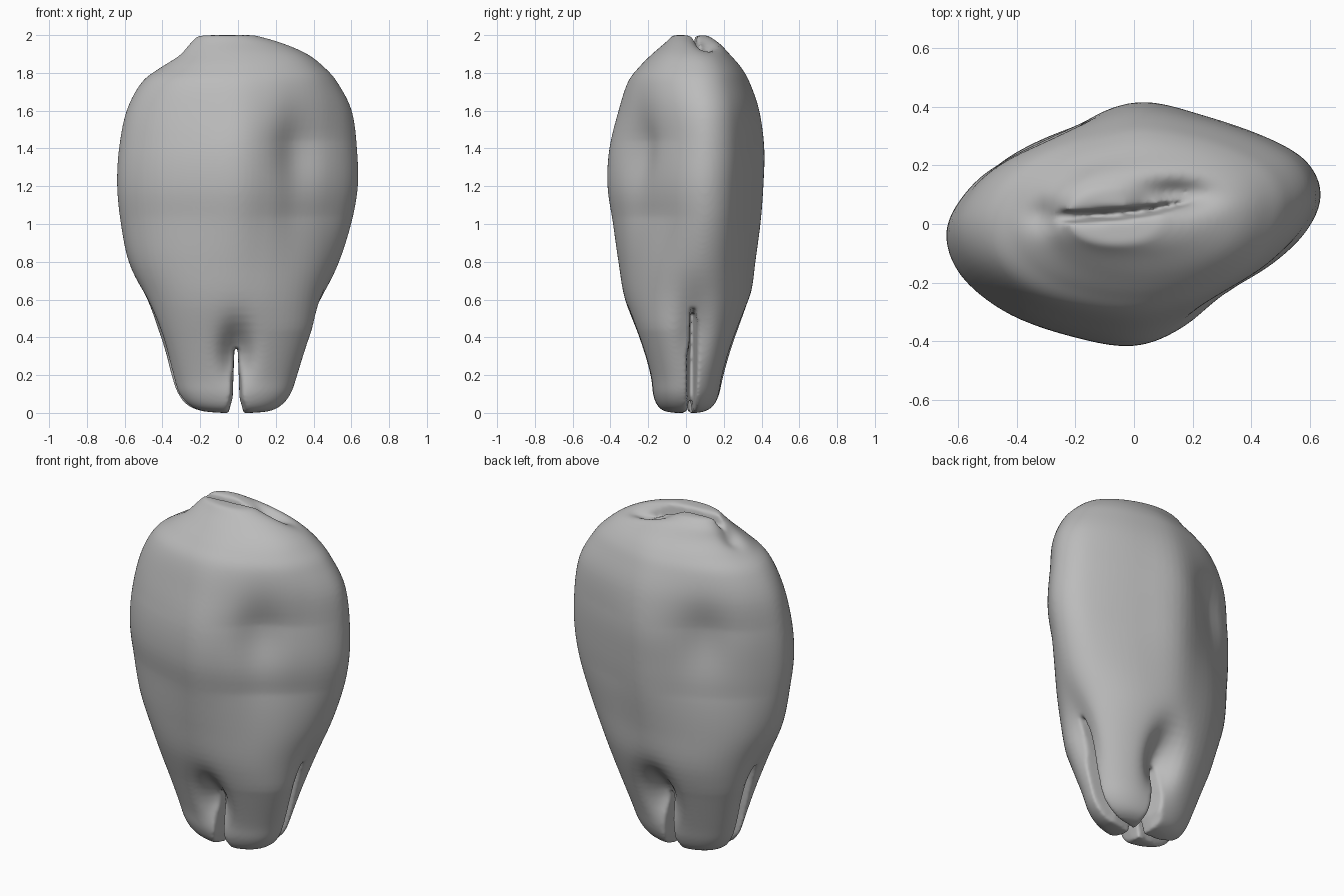
import bpy, bmesh, math
from mathutils import Vector

if "Cube" in bpy.data.objects:
    bpy.data.objects.remove(bpy.data.objects["Cube"])

enamel = bpy.data.materials.new("grey enamel")
enamel.use_nodes = True
GREY = (0.5, 0.5, 0.5, 1)
enamel.diffuse_color = GREY
enamel.node_tree.nodes["Principled BSDF"].inputs["Base Color"].default_value = GREY

# Skewed oval cross-section at the widest height
OUTLINE = [(-.63, -.02), (-.58, -.17), (-.42, -.3), (-.2, -.38), (0, -.41),
           (.17, -.35), (.31, -.25), (.46, -.14), (.58, -.02), (.63, .1),
           (.59, .21), (.47, .29), (.25, .37), (.02, .42), (-.2, .35),
           (-.42, .24), (-.56, .12)]
# Height, x limits, y limits
RINGS = [(0, -.1, .08, -.07, .07), (.01, -.2, .17, -.12, .11),
         (.04, -.27, .23, -.155, .15), (.1, -.32, .28, -.18, .18),
         (.2, -.36, .32, -.2, .21), (.4, -.43, .395, -.26, .275),
         (.6, -.5, .46, -.325, .34), (.8, -.58, .54, -.36, .365),
         (1, -.62, .6, -.39, .39), (1.2, -.64, .635, -.42, .405),
         (1.4, -.63, .63, -.41, .41), (1.6, -.59, .605, -.36, .385),
         (1.75, -.51, .53, -.31, .335), (1.83, -.41, .46, -.25, .29),
         (1.9, -.32, .37, -.18, .23), (1.96, -.27, .24, -.11, .175),
         (2, -.22, .1, -.07, .12)]


def spline(points, i, t):
    """Smooth value between points[i] and the next one."""
    n = len(points) - 1
    a, b, c, d = (Vector(points[min(max(k, 0), n)]) for k in (i - 1, i, i + 1, i + 2))
    return (2 * b + (c - a) * t + (2 * a - 5 * b + 4 * c - d) * t * t
            + (3 * b - a - 3 * c + d) * t ** 3) / 2


def bump(p, centre, size):
    return math.exp(-sum(((a - b) / s) ** 2 for a, b, s in zip(p, centre, size)))


def fuller(p, z):
    """Blend the skewed section into a full oval away from the middle."""
    blend = min(max((abs(z - 1.25) - .2) / .6, 0), 1)
    power = 2.3
    d = p.normalized()
    oval = d / (abs(d.x) ** power + abs(d.y) ** power) ** (1 / power)
    return p.lerp(oval, blend)


# Soft hollows: centre, spread, push
HOLLOWS = [((.31, -.25, 1.38), (.13, .2, .2), (-.015, .04, 0)),
           ((-.31, .27, 1.38), (.13, .2, .2), (.015, -.04, 0)),
           ((-.01, -.25, .32), (.08, .14, .14), (0, .11, 0)),
           ((0, .27, .36), (.09, .14, .16), (0, -.12, 0)),
           ((.4, .04, .45), (.2, .08, .2), (-.05, 0, 0)),
           ((-.44, -.01, .45), (.2, .08, .2), (.05, 0, 0)),
           ((.14, .1, 1.97), (.13, .05, .12), (0, 0, -.08)),
           ((-.3, .03, 1.92), (.08, .05, .1), (0, 0, -.04))]


def make_object(name, bm):
    bmesh.ops.recalc_face_normals(bm, faces=bm.faces)
    mesh = bpy.data.meshes.new(name)
    bm.to_mesh(mesh)
    bm.free()
    obj = bpy.data.objects.new(name, mesh)
    bpy.context.collection.objects.link(obj)
    mesh.materials.append(enamel)
    return obj


# Crown and roots as one lofted body
closed = OUTLINE[-1:] + OUTLINE + OUTLINE[:2]
section = [spline(closed, i, k / 5) for i in range(1, len(OUTLINE) + 1) for k in range(5)]
section = [Vector((p.x / .63, p.y / .415)) for p in section]
levels = [spline(RINGS, i, k / 5) if k else Vector(RINGS[i])
          for i in range(len(RINGS) - 1) for k in range(5)] + [Vector(RINGS[-1])]
bm = bmesh.new()
loops = []
for z, x0, x1, y0, y1 in levels:
    ring = [fuller(p, z) for p in section]
    loops.append([bm.verts.new(((x0 + x1) / 2 + p.x * (x1 - x0) / 2,
                                (y0 + y1) / 2 + p.y * (y1 - y0) / 2, z))
                  for p in ring])
count = len(section)
for low, high in zip(loops, loops[1:]):
    for i in range(count):
        j = (i + 1) % count
        bm.faces.new((low[i], low[j], high[j], high[i]))
for loop in (loops[0], loops[-1]):
    tip = bm.verts.new(sum((v.co for v in loop), Vector()) / count)
    for i in range(count):
        bm.faces.new((loop[i], loop[(i + 1) % count], tip))
for v in bm.verts:
    start = v.co.copy()
    for centre, size, push in HOLLOWS:
        v.co += Vector(push) * bump(start, centre, size)
tooth = make_object("tooth", bm)


def slot(name, path, profile):
    """Cut a (half width, height) profile along a path of x, y, width scale."""
    bm = bmesh.new()
    shape = [(-w, z) for w, z in profile] + [(w, z) for w, z in reversed(profile)]
    ends = []
    for i, (x, y, scale) in enumerate(path):
        a, b = path[max(i - 1, 0)], path[min(i + 1, len(path) - 1)]
        side = Vector((a[1] - b[1], b[0] - a[0])).normalized() * scale
        ends.append([bm.verts.new((x + side.x * w, y + side.y * w, z))
                     for w, z in shape])
    n = len(shape)
    for a, b in zip(ends, ends[1:]):
        for i in range(n):
            bm.faces.new((a[i], a[(i + 1) % n], b[(i + 1) % n], b[i]))
    bm.faces.new(ends[0])
    bm.faces.new(ends[-1])
    cutter = make_object(name, bm)
    cutter.hide_render = True
    cutter.hide_set(True)
    cut = tooth.modifiers.new(name, "BOOLEAN")
    cut.operation = "DIFFERENCE"
    cut.solver = "EXACT"
    cut.object = cutter


# Gaps between the four roots, and the groove in the biting surface
slot("front_back_root_gap",
     [(-.01, -.6, 6), (-.01, -.08, 1), (-.01, .08, 1), (-.01, .6, 6)],
     [(.05, -.05), (.035, .02), (.018, .08), (.014, .2), (.008, .35)])
slot("side_root_gap",
     [(-.8, -.03, 9), (-.14, -.01, 1), (.14, .025, 1), (.8, .05, 9)],
     [(.02, -.05), (.016, .02), (.01, .08), (.009, .3), (.003, .56)])
slot("crown_groove",
     [(-.34, .025, 1), (-.2, .025, 1), (-.05, .035, 1), (.06, .05, 1), (.2, .08, 1)],
     [(.006, 1.87), (.012, 1.93), (.02, 1.98), (.035, 2.1)])

# Merge into one skin and soften the cut edges
remesh = tooth.modifiers.new("skin", "REMESH")
remesh.mode = "VOXEL"
remesh.voxel_size = 0.01
soften = tooth.modifiers.new("soften", "SMOOTH")
soften.factor = 0.5
soften.iterations = 12

bpy.ops.object.select_all(action="DESELECT")
tooth.select_set(True)
bpy.context.view_layer.objects.active = tooth
for modifier in list(tooth.modifiers):
    bpy.ops.object.modifier_apply(modifier=modifier.name)
bpy.ops.object.shade_smooth()

# Remove the cutters and stand the tooth on the ground
for cutter in [o for o in bpy.data.objects if o.name.endswith(("_gap", "_groove"))]:
    bpy.data.objects.remove(cutter)
tooth.location.z = -min(v.co.z for v in tooth.data.vertices)
